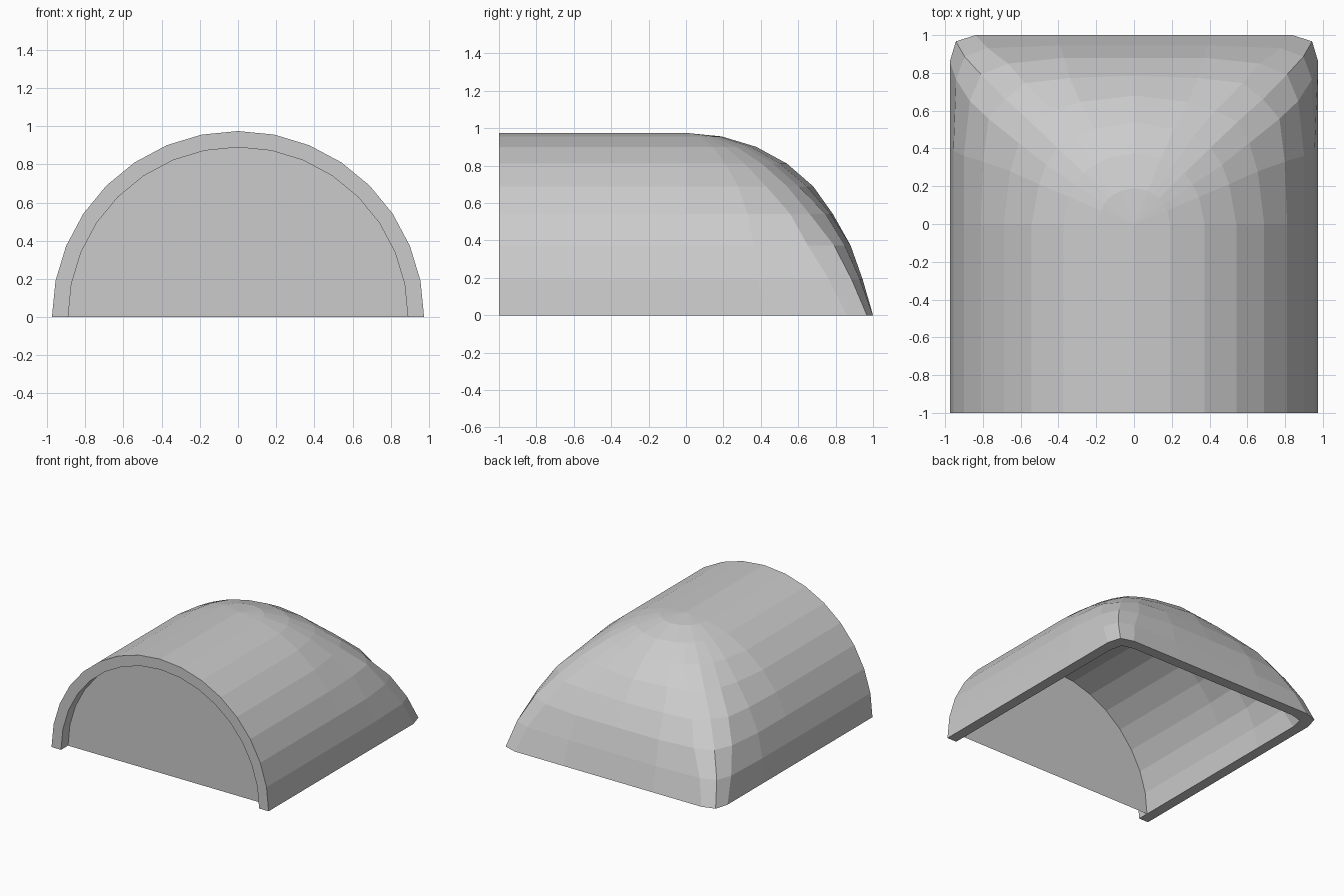
import bpy, bmesh
from math import sin, cos, pi

if "Cube" in bpy.data.objects:
    bpy.data.objects.remove(bpy.data.objects["Cube"])

LEVELS = 8      # rings from base to crown

# Per ring, base to crown: back reach, then corner points as fractions of the
# half width and reach: 22.5 degree column, shoulder column, diagonal column
RINGS = [
    (1.000, (1.00, 0.41), (1.00, 0.86), 0.967),
    (0.945, (1.00, 0.41), (0.985, 0.81), 0.938),
    (0.880, (1.00, 0.41), (0.965, 0.74), 0.900),
    (0.785, (0.985, 0.42), (0.95, 0.71), 0.842),
    (0.680, (0.95, 0.41), (0.885, 0.63), 0.795),
    (0.540, (0.93, 0.39), (0.86, 0.58), 0.750),
    (0.375, (0.924, 0.383), (0.83, 0.556), 0.720),
    (0.190, (0.924, 0.383), (0.83, 0.556), 0.707),
    (0.000, (0.924, 0.383), (0.83, 0.556), 0.707),
]


def ring(k, radius, sharpen):
    """Open U-shaped ring: left front, round the back, right front."""
    reach, low, shoulder, d = RINGS[k]
    a = pi / 2 * k / LEVELS
    x, z = radius * cos(a), radius * sin(a)
    y = reach * radius / 0.975
    d += (1 - d) * sharpen
    unit = [(1, 0), low, shoulder, (d, d), shoulder[::-1], low[::-1]]
    half = [(x, -1)] + [(x * u, y * v) for u, v in unit]
    path = [(-px, py) for px, py in half] + [(0, y)] + half[::-1]
    return [(px, py, z) for px, py in path]


def make_object(name, bm):
    bmesh.ops.remove_doubles(bm, verts=bm.verts, dist=1e-4)
    bmesh.ops.recalc_face_normals(bm, faces=bm.faces)
    mesh = bpy.data.meshes.new(name)
    bm.to_mesh(mesh)
    bm.free()
    obj = bpy.data.objects.new(name, mesh)
    bpy.context.collection.objects.link(obj)
    return obj


# Vaulted shell: outer and inner skins joined along base and front rim
bm = bmesh.new()
skins = [[[bm.verts.new(p) for p in ring(k, r, s)] for k in range(LEVELS + 1)]
         for r, s in ((0.975, 0), (0.89, 0.2))]
outer, inner = skins
count = len(outer[0])
for skin in skins:
    for k in range(LEVELS):
        for j in range(count - 1):
            bm.faces.new((skin[k][j], skin[k][j + 1], skin[k + 1][j + 1], skin[k + 1][j]))
for j in range(count - 1):
    bm.faces.new((outer[0][j], outer[0][j + 1], inner[0][j + 1], inner[0][j]))
for k in range(LEVELS):
    for j in (0, -1):
        bm.faces.new((outer[k][j], outer[k + 1][j], inner[k + 1][j], inner[k][j]))
make_object("vault_shell", bm)

# Recessed front panel filling the arch
bm = bmesh.new()
arch = [bm.verts.new((0.89 * cos(pi * i / 16), -0.91, 0.89 * sin(pi * i / 16))) for i in range(17)]
bm.faces.new(arch[::-1])
make_object("front_panel", bm)
